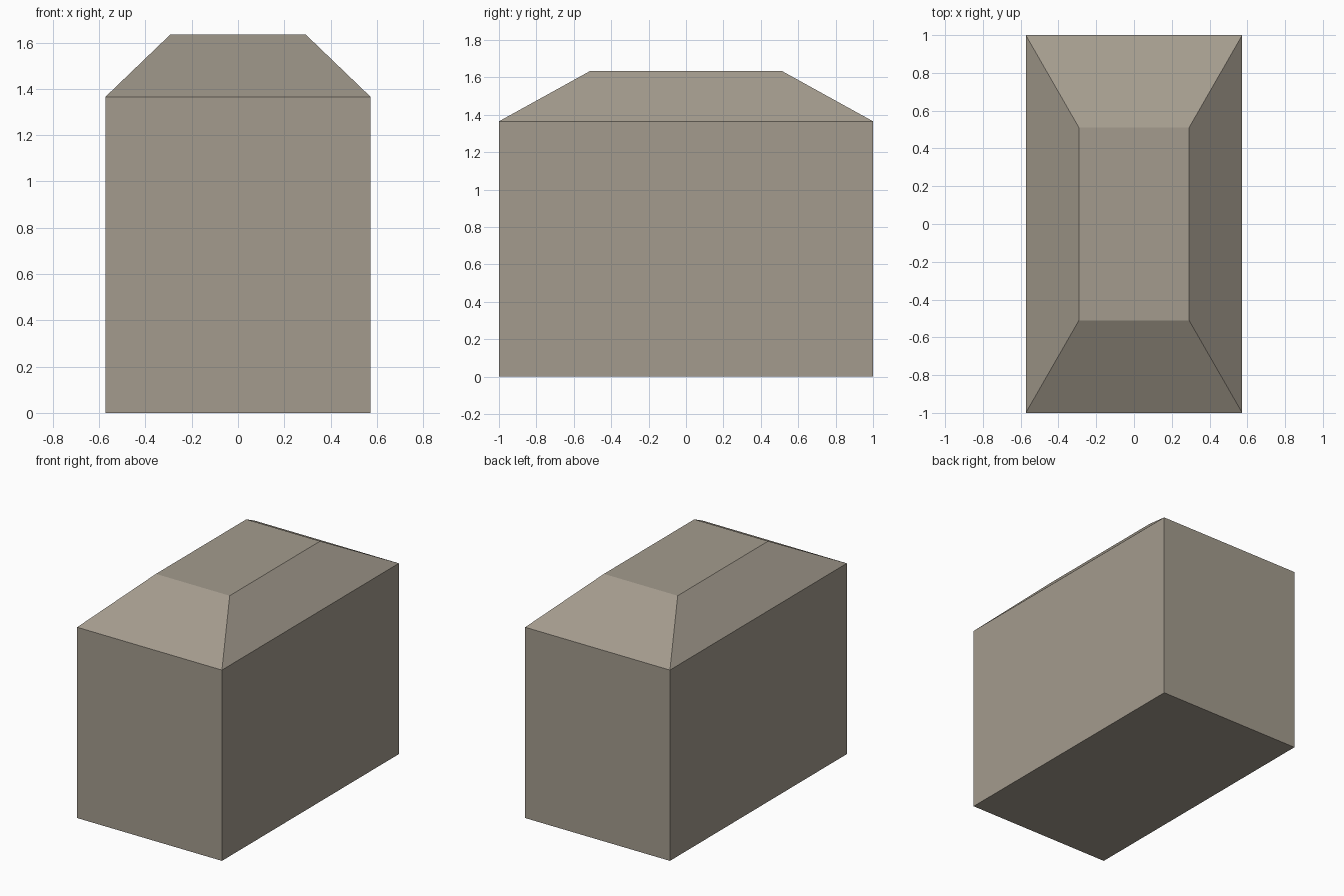
import bpy, bmesh

if "Cube" in bpy.data.objects:
    bpy.data.objects.remove(bpy.data.objects["Cube"])

# Single stone-grey colour
stone = bpy.data.materials.new("warm grey stone")
stone.diffuse_color = (0.37, 0.33, 0.27, 1.0)
stone.use_nodes = True
stone.node_tree.nodes["Principled BSDF"].inputs["Base Color"].default_value = stone.diffuse_color

HALF_X, HALF_Y = 0.573, 1.0
TOP_X, TOP_Y = 0.292, 0.511
EAVE, TOP = 1.365, 1.635

# Block: a box whose top is extruded and tapered into a flat-topped hip
bm = bmesh.new()
bmesh.ops.create_cube(bm, size=2.0)
for v in bm.verts:
    v.co = (v.co.x * HALF_X, v.co.y * HALF_Y, EAVE if v.co.z > 0 else 0.0)

cap = max(bm.faces, key=lambda f: f.calc_center_median().z)
new = bmesh.ops.extrude_discrete_faces(bm, faces=[cap])["faces"][0]
for v in new.verts:
    v.co = (v.co.x * TOP_X / HALF_X, v.co.y * TOP_Y / HALF_Y, TOP)
bmesh.ops.remove_doubles(bm, verts=bm.verts, dist=1e-5)
bmesh.ops.recalc_face_normals(bm, faces=bm.faces)

mesh = bpy.data.meshes.new("hipped_block")
bm.to_mesh(mesh)
bm.free()
mesh.materials.append(stone)
block = bpy.data.objects.new("hipped_block", mesh)
bpy.context.collection.objects.link(block)
